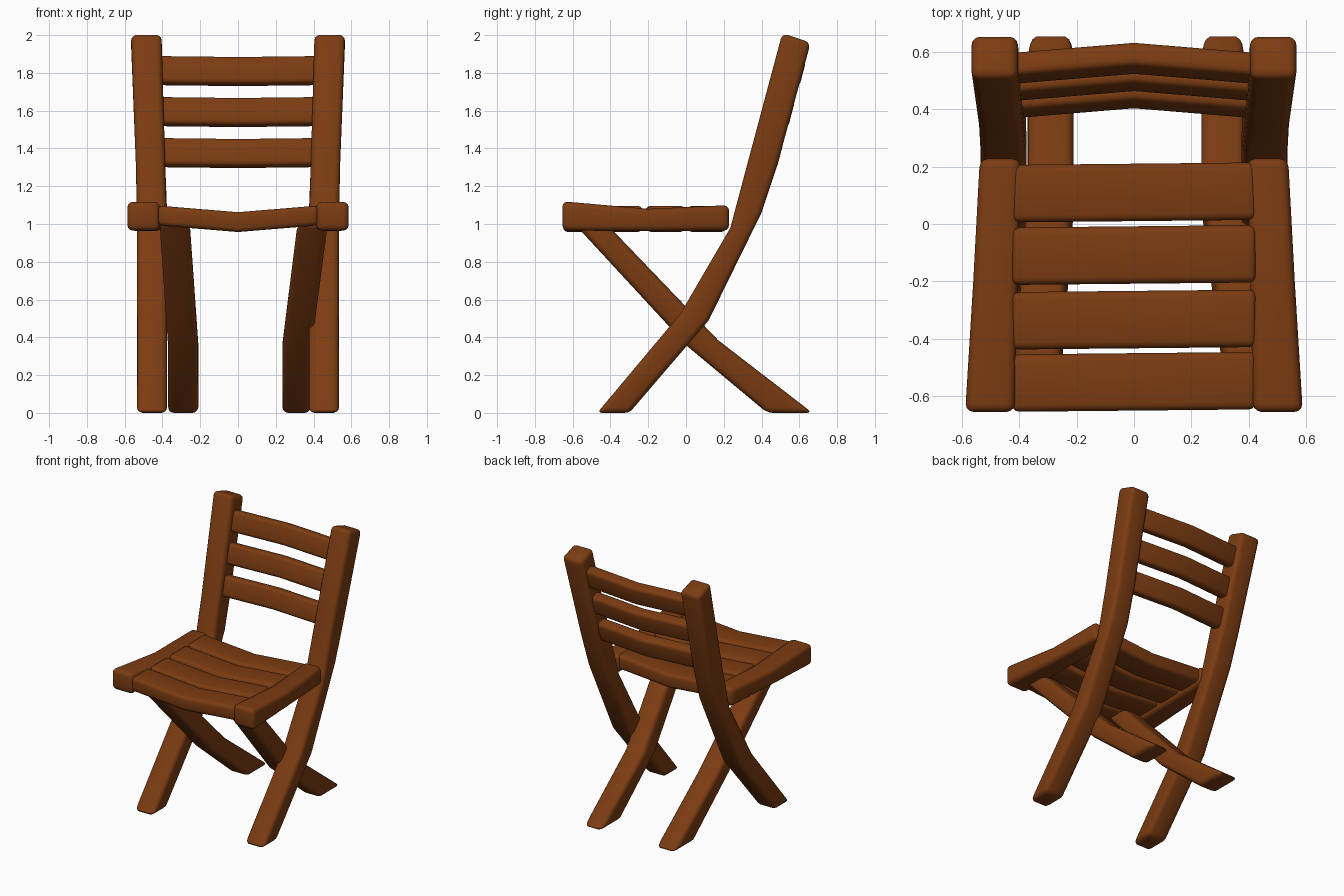
import bpy, bmesh, math
from mathutils import Vector

if "Cube" in bpy.data.objects:
    bpy.data.objects.remove(bpy.data.objects["Cube"])

BROWN = (0.2, 0.045, 0.006, 1)
wood = bpy.data.materials.new("warm brown wood")
wood.use_nodes = True
wood.diffuse_color = BROWN
wood.node_tree.nodes["Principled BSDF"].inputs["Base Color"].default_value = BROWN


def beam(name, rings, bevel=0.03):
    """Loft four-cornered rings into a rounded timber."""
    bm = bmesh.new()
    loops = [[bm.verts.new(p) for p in ring] for ring in rings]
    for a, b in zip(loops, loops[1:]):
        for i in range(4):
            j = (i + 1) % 4
            bm.faces.new((a[i], a[j], b[j], b[i]))
    bm.faces.new(loops[0])
    bm.faces.new(loops[-1])
    bmesh.ops.recalc_face_normals(bm, faces=bm.faces)
    edges = [e for e in bm.edges if e.calc_face_angle(0) > math.radians(36)]
    bmesh.ops.bevel(bm, geom=edges, offset=bevel, segments=3, profile=0.5,
                    affect='EDGES', clamp_overlap=True)
    mesh = bpy.data.meshes.new(name)
    bm.to_mesh(mesh)
    bm.free()
    mesh.materials.append(wood)
    ob = bpy.data.objects.new(name, mesh)
    bpy.context.collection.objects.link(ob)
    bpy.ops.object.select_all(action='DESELECT')
    ob.select_set(True)
    bpy.context.view_layer.objects.active = ob
    bpy.ops.object.shade_smooth_by_angle(angle=math.radians(50))
    return ob


def leg(name, side, stations, bevel=0.03):
    """Stations: inner x, outer x, front (y, z), back (y, z)."""
    rings = []
    for x0, x1, front, back in stations:
        a, b = side * x0, side * x1
        rings.append([(a, *front), (b, *front), (b, *back), (a, *back)])
    return beam(name, rings, bevel)


def slat(name, middle, end, size, tilt=0.0, skew=0.0, bevel=0.025):
    """Slat across the chair, bent in the middle; middle and end are (y, z)."""
    up = Vector((0, math.sin(tilt), math.cos(tilt))) * size[1] / 2
    out = Vector((0, math.cos(tilt), -math.sin(tilt))) * size[0] / 2
    rings = []
    for x, (y, z) in ((-0.425, end), (0, middle), (0.425, end)):
        c = Vector((x, y + skew * x, z))
        rings.append([c - out - up, c + out - up, c + out + up, c - out + up])
    return beam(name, rings, bevel)


for label, side in (("left", 1), ("right", -1)):
    # Long bent back post running down to the front foot
    leg(label + "_back_post", side, [
        (0.375, 0.535, (-0.47, 0.0), (-0.30, 0.0)),
        (0.375, 0.535, (-0.03, 0.525), (0.12, 0.49)),
        (0.375, 0.535, (0.235, 0.98), (0.40, 1.06)),
        (0.385, 0.54, (0.32, 1.30), (0.48, 1.30)),
        (0.405, 0.567, (0.51, 2.01), (0.66, 1.96))])
    # Seat side rail, splayed and sagging slightly
    rail = [(0.415, 0.588, -0.655, 0.965, 1.12),
            (0.405, 0.56, -0.2, 0.963, 1.08),
            (0.395, 0.537, 0.228, 0.965, 1.10)]
    beam(label + "_seat_rail", [
        [(side * a, y, lo), (side * b, y, lo), (side * b, y, hi), (side * a, y, hi)]
        for a, b, y, lo, hi in rail])

# Crossed legs running from the seat front to the rear feet
cross = {"left": (1, (0.235, 0.385), (0.235, 0.39), (0.315, 0.475)),
         "right": (-1, (0.21, 0.37), (0.21, 0.37), (0.255, 0.415))}
for label, (side, foot, bend, top) in cross.items():
    leg(label + "_cross_leg", side, [
        (*foot, (0.43, 0.0), (0.67, 0.0)),
        (*bend, (0.01, 0.35), (0.17, 0.385)),
        (*top, (-0.59, 1.0), (-0.42, 1.0))])

# Seat slats, dipping in the middle
for i, y in enumerate((-0.55, -0.333, -0.108, 0.11)):
    slat(f"seat_slat_{i + 1}", (y, 1.01), (y, 1.045), (0.2, 0.105), skew=0.01)

# Backrest slats, leaning with the posts and bowed to the rear
for i in range(3):
    y, z = 0.457 + 0.06 * i, 1.373 + 0.217 * i
    slat(f"back_slat_{i + 1}", (y, z), (y - 0.035, z + 0.005), (0.085, 0.15),
         tilt=0.26)
